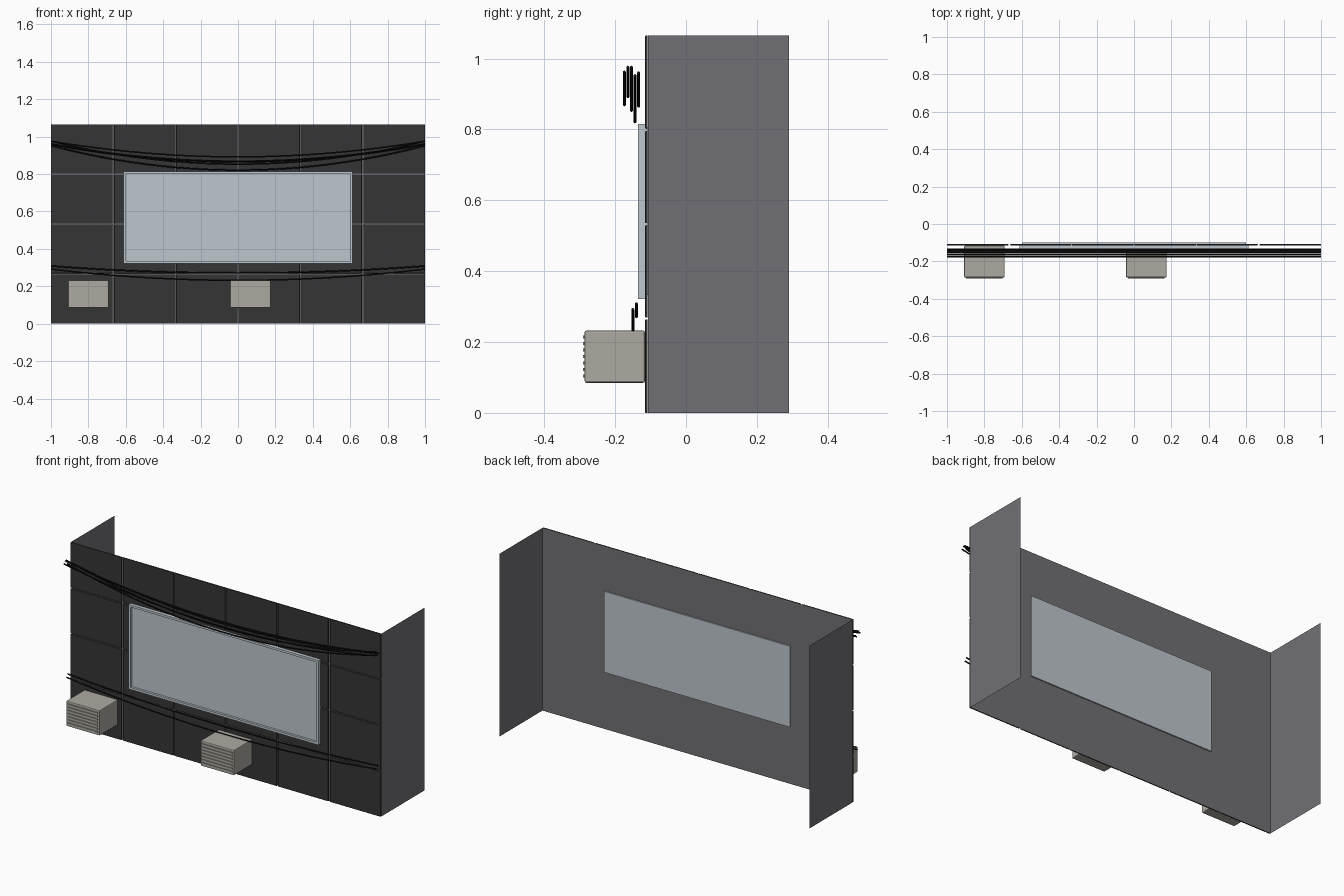
import bpy, bmesh
from mathutils import Matrix, Vector

if "Cube" in bpy.data.objects:
    bpy.data.objects.remove(bpy.data.objects["Cube"])


def material(name, rgb):
    m = bpy.data.materials.new(name)
    m.diffuse_color = (*rgb, 1)
    m.use_nodes = True
    m.node_tree.nodes["Principled BSDF"].inputs["Base Color"].default_value = m.diffuse_color
    return m


WALL = material("wall grey", (0.165, 0.165, 0.18))
PANEL = material("panel charcoal", (0.035, 0.035, 0.035))
GLASS = material("pale blue glass", (0.51, 0.57, 0.61))
BEIGE = material("unit beige", (0.42, 0.40, 0.355))
BLACK = material("cable black", (0.007, 0.007, 0.007))


def boxes(name, spans, mat, bevel=0.0):
    """One object made of axis-aligned boxes given as (x0,x1,y0,y1,z0,z1)."""
    bm = bmesh.new()
    for x0, x1, y0, y1, z0, z1 in spans:
        c = Vector(((x0 + x1) / 2, (y0 + y1) / 2, (z0 + z1) / 2))
        s = Matrix.Diagonal((x1 - x0, y1 - y0, z1 - z0, 1))
        bmesh.ops.create_cube(bm, size=1, matrix=Matrix.Translation(c) @ s)
    me = bpy.data.meshes.new(name)
    bm.to_mesh(me)
    bm.free()
    me.materials.append(mat)
    ob = bpy.data.objects.new(name, me)
    bpy.context.collection.objects.link(ob)
    if bevel:
        b = ob.modifiers.new("bevel", 'BEVEL')
        b.width, b.segments = bevel, 2
    return ob


H, WY = 1.065, -0.107

# Thin wall: open U-shaped sheet with two returns to the back
outline = [(-1, 0.29), (-1, WY), (1, WY), (1, 0.29)]
verts = [(x, y, z) for z in (0, H) for x, y in outline]
faces = [(i, i + 1, i + 5, i + 4) for i in range(3)]
me = bpy.data.meshes.new("wall")
me.from_pydata(verts, [], faces)
me.materials.append(WALL)
bpy.context.collection.objects.link(bpy.data.objects.new("wall", me))

# Cladding panels, 6 x 4 with narrow joints
spans = []
pw, ph = 2 / 6, H / 4
for i in range(6):
    for j in range(4):
        x0, z0 = -1 + i * pw, j * ph
        left = 0 if i == 0 else (0.005 if i in (1, 5) else 0.003)
        right = 0 if i == 5 else (0.005 if i in (0, 4) else 0.003)
        spans.append((x0 + left, x0 + pw - right, -0.115, WY - 0.001,
                      z0 + (0.003 if j else 0), z0 + ph - (0.003 if j < 3 else 0)))
boxes("cladding_panels", spans, PANEL, 0.0015)

# Window pane, showing through the wall at the back, and its raised rim
boxes("window_pane", [(-0.6, 0.6, -0.122, -0.1, 0.333, 0.805)], GLASS)
X, Z0, Z1, T, F = 0.612, 0.322, 0.815, 0.013, -0.135
boxes("window_frame", [
    (-X, -X + T, F, -0.108, Z0, Z1), (X - T, X, F, -0.108, Z0, Z1),
    (-X + T, X - T, F, -0.108, Z0, Z0 + T), (-X + T, X - T, F, -0.108, Z1 - T, Z1),
], GLASS)

# Air conditioning units with louvre slats on the front
for n, xc in enumerate((-0.8, 0.066), 1):
    boxes(f"air_unit_{n}", [(xc - 0.108, xc + 0.108, -0.286, -0.116, 0.085, 0.232)],
          BEIGE, 0.005)
    boxes(f"air_unit_slats_{n}",
          [(xc - 0.098, xc + 0.098, -0.291, -0.284, z - 0.004, z + 0.004)
           for z in (0.104 + 0.0183 * k for k in range(7))], BEIGE)


# Sagging cables: (y, height at the ends, height in the middle)
def cable(name, y, z_end, z_mid, radius=0.004, n=24):
    cu = bpy.data.curves.new(name, 'CURVE')
    cu.dimensions = '3D'
    cu.bevel_depth, cu.bevel_resolution = radius, 2
    cu.use_fill_caps = True
    sp = cu.splines.new('POLY')
    sp.points.add(n)
    for k, p in enumerate(sp.points):
        x = -1 + 2 * k / n
        p.co = (x, y, z_mid + (z_end - z_mid) * x * x, 1)
    cu.materials.append(BLACK)
    bpy.context.collection.objects.link(bpy.data.objects.new(name, cu))


sags = [(-0.174, 0.962, 0.869), (-0.164, 0.976, 0.892), (-0.154, 0.976, 0.853),
        (-0.144, 0.952, 0.821), (-0.134, 0.960, 0.865),
        (-0.150, 0.292, 0.232), (-0.140, 0.308, 0.271)]
for n, (y, ze, zm) in enumerate(sags, 1):
    cable(f"cable_{n}", y, ze, zm)
